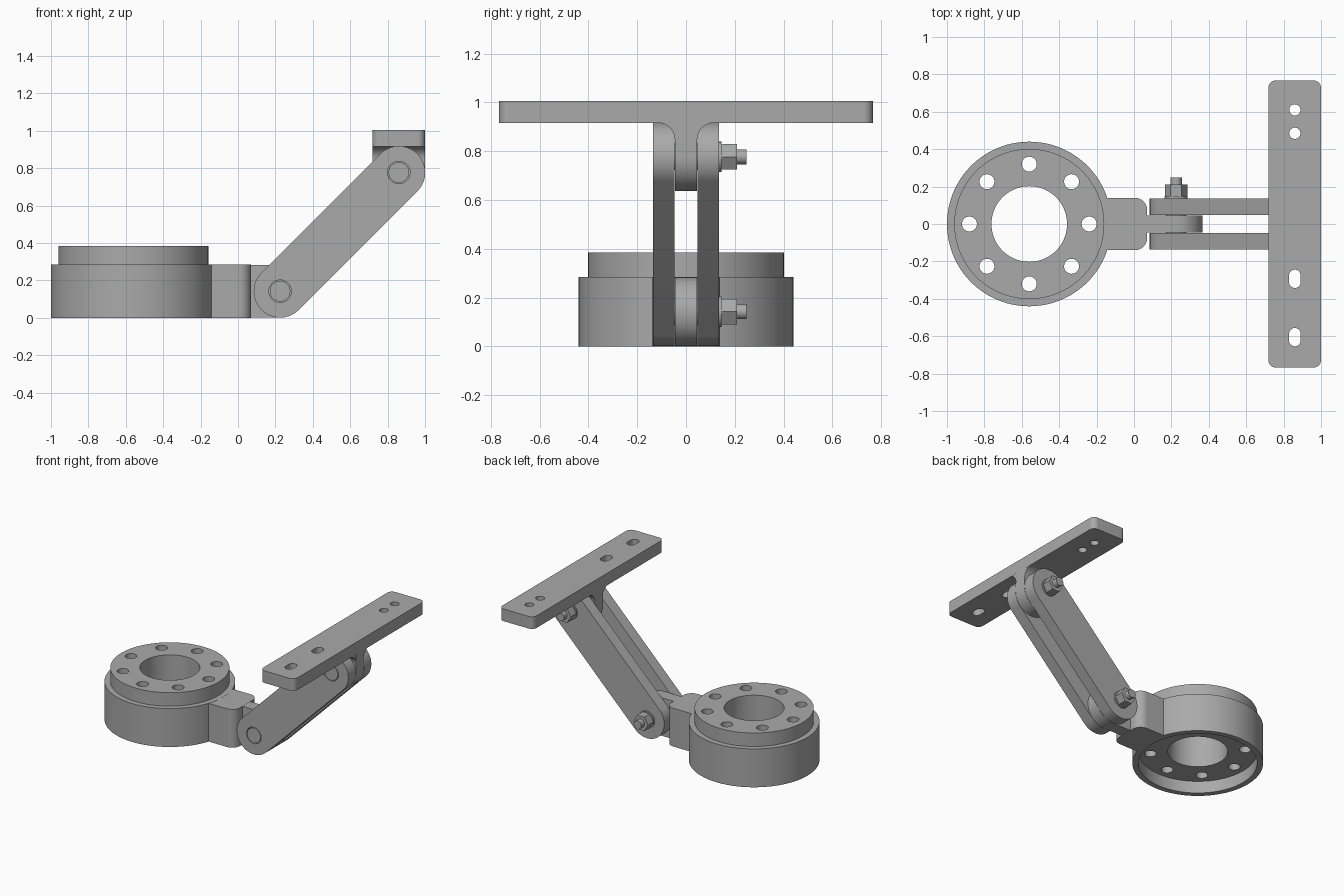
import bpy, bmesh
from math import cos, sin, radians

cube = bpy.data.objects.get("Cube")
if cube:
    bpy.data.objects.remove(cube)

grey = bpy.data.materials.new("machined_grey")
grey.use_nodes = True
COLOUR = (0.4, 0.4, 0.4, 1)
grey.diffuse_color = COLOUR
grey.node_tree.nodes["Principled BSDF"].inputs["Base Color"].default_value = COLOUR


# --- outline helpers: each returns a list of 2D points ---
def arc(u, v, r, start, end, steps=16):
    angles = [radians(start + (end - start) * i / steps) for i in range(steps + 1)]
    return [(u + r * cos(a), v + r * sin(a)) for a in angles]


def circle(u, v, r, sides=64):
    return arc(u, v, r, 0, 360, sides)[:-1]


def capsule(a, b, r, heading):
    return arc(*b, r, heading - 90, heading + 90, 32) + arc(*a, r, heading + 90, heading + 270, 32)


def rounded_box(u0, u1, v0, v1, r):
    return (arc(u1 - r, v1 - r, r, 0, 90) + arc(u0 + r, v1 - r, r, 90, 180)
            + arc(u0 + r, v0 + r, r, 180, 270) + arc(u1 - r, v0 + r, r, 270, 360))


# --- extrude an outline, with holes, along one axis ---
def prism(name, axis, lo, hi, outline, holes=()):
    curve = bpy.data.curves.new(name, "CURVE")
    curve.dimensions = "2D"
    curve.fill_mode = "BOTH"
    curve.extrude = (hi - lo) / 2
    for loop in [outline, *holes]:
        spline = curve.splines.new("POLY")
        spline.points.add(len(loop) - 1)
        for point, (u, v) in zip(spline.points, loop):
            point.co = (u, v, 0, 1)
        spline.use_cyclic_u = True
    helper = bpy.data.objects.new(name + "_outline", curve)
    bpy.context.collection.objects.link(helper)
    graph = bpy.context.evaluated_depsgraph_get()
    mesh = bpy.data.meshes.new_from_object(helper.evaluated_get(graph))
    bpy.data.objects.remove(helper)
    bpy.data.curves.remove(curve)

    bm = bmesh.new()
    bm.from_mesh(mesh)
    for vert in bm.verts:
        u, v, w = vert.co
        w += (lo + hi) / 2
        vert.co = {"x": (w, u, v), "y": (u, w, v), "z": (u, v, w)}[axis]
    bmesh.ops.remove_doubles(bm, verts=bm.verts, dist=0.00001)
    bmesh.ops.recalc_face_normals(bm, faces=bm.faces)
    bm.to_mesh(mesh)
    bm.free()

    mesh.name = name
    mesh.materials.clear()
    mesh.materials.append(grey)
    obj = bpy.data.objects.new(name, mesh)
    bpy.context.collection.objects.link(obj)
    bpy.ops.object.select_all(action="DESELECT")
    obj.select_set(True)
    bpy.context.view_layer.objects.active = obj
    bpy.ops.object.shade_smooth_by_angle(angle=radians(30))
    return obj


LOW = (0.225, 0.142)
HIGH = (0.86, 0.777)
R = 0.141
RING_X = -0.56

# Round housing: outer skirt and a raised, drilled core above an open recess
prism("housing_skirt", "z", 0, 0.285, circle(RING_X, 0, 0.44, 128), [circle(RING_X, 0, 0.4, 128)])
bolt_circle = [circle(RING_X + 0.32 * cos(radians(a)), 0.32 * sin(radians(a)), 0.04, 32)
               for a in range(0, 360, 45)]
prism("housing_core", "z", 0.09, 0.385, circle(RING_X, 0, 0.401, 128),
      [circle(RING_X, 0, 0.202, 96)] + bolt_circle)

# Neck and lower hinge tongue
neck = [(-0.15, -0.14)] + arc(0.005, -0.075, 0.065, -90, 0) + arc(0.005, 0.075, 0.065, 0, 90) + [(-0.15, 0.14)]
prism("housing_neck", "z", 0, 0.284, neck)
prism("lower_tongue", "y", -0.046, 0.046, [(0.03, 0.001)] + arc(*LOW, R, -90, 90, 32) + [(0.03, 0.283)])

# Pair of link arms
for name, lo, hi in (("front_arm", -0.135, -0.048), ("back_arm", 0.048, 0.135)):
    prism(name, "y", lo, hi, capsule(LOW, HIGH, R, 45), [circle(*p, 0.06) for p in (LOW, HIGH)])

# Mounting plate with two round holes and two slots
round_holes = [circle(0.86, y, 0.03, 32) for y in (0.61, 0.485)]
slots = [capsule((0.86, y - 0.018), (0.86, y + 0.018), 0.031, 90) for y in (-0.293, -0.605)]
prism("mounting_plate", "z", 0.915, 1.005, rounded_box(0.718, 1.0, -0.767, 0.767, 0.04), round_holes + slots)

# Upper hinge tongue and its fillet under the plate
prism("upper_tongue", "y", -0.046, 0.046, [(1.0, 0.918)] + arc(*HIGH, R, 0, -180, 32) + [(0.719, 0.918)])
F = 0.07
fillet = arc(0.046 + F, 0.917 - F, F, 90, 180) + arc(-0.046 - F, 0.917 - F, F, 0, 90)
prism("tongue_fillet", "x", 0.719, 0.999, fillet)

# Pivot bolts with washers and hex nuts
for place, pivot in (("lower", LOW), ("upper", HIGH)):
    prism(place + "_pivot_pin", "y", -0.135, 0.136, circle(*pivot, 0.055))
    prism(place + "_washer", "y", 0.134, 0.146, circle(*pivot, 0.062, 48))
    prism(place + "_nut", "y", 0.145, 0.21, circle(*pivot, 0.06, 6))
    prism(place + "_bolt_end", "y", 0.2, 0.248, circle(*pivot, 0.031, 32))
